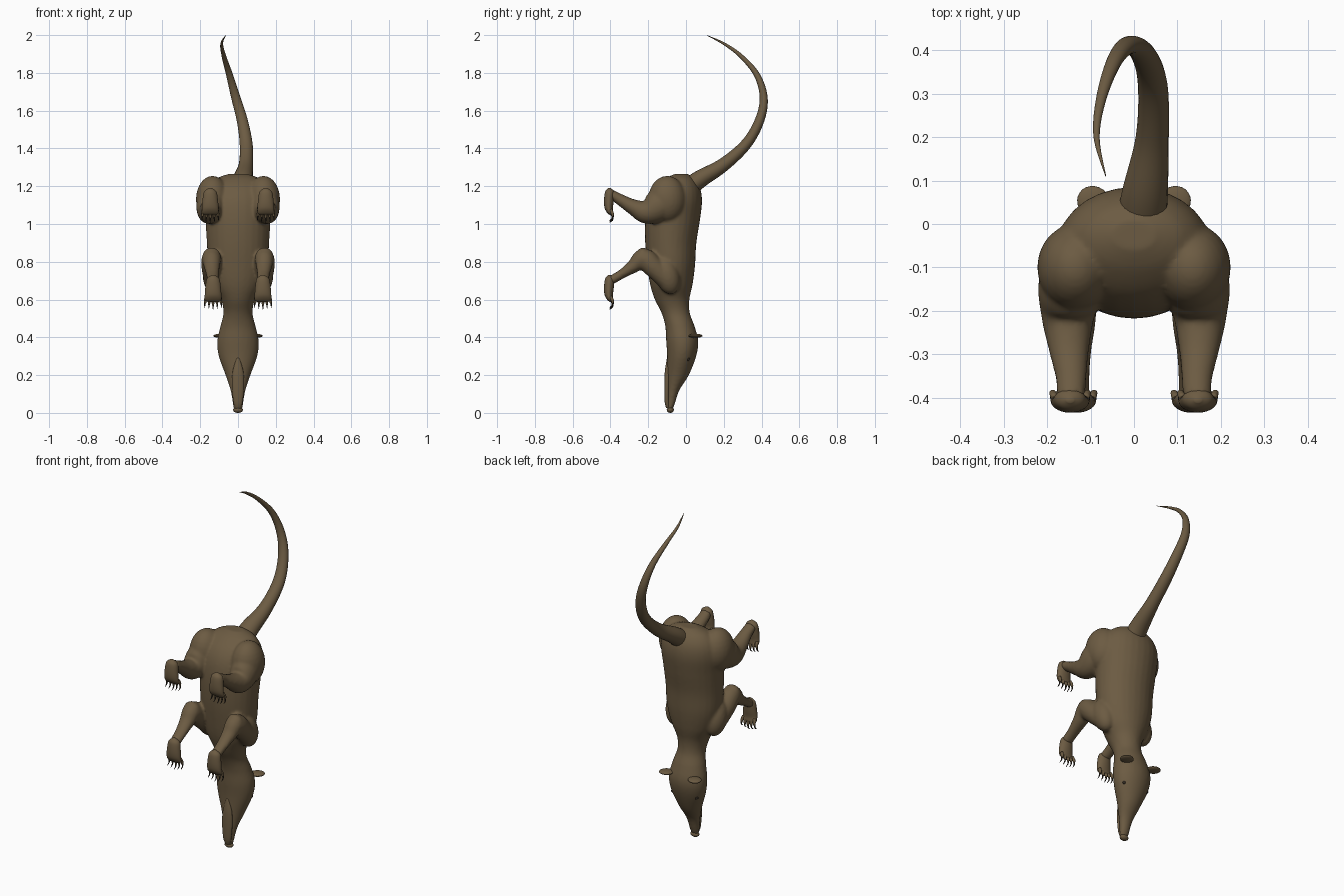
import bpy, bmesh, math
from mathutils import Vector

cube = bpy.data.objects.get("Cube")
if cube:
    bpy.data.objects.remove(cube, do_unlink=True)


def make_material(name, colour):
    m = bpy.data.materials.new(name)
    m.use_nodes = True
    m.diffuse_color = colour
    m.node_tree.nodes["Principled BSDF"].inputs["Base Color"].default_value = colour
    return m


FUR = make_material("brown fur", (0.15, 0.105, 0.055, 1))
CLAW = make_material("dark claw", (0.03, 0.022, 0.015, 1))


def spline(keys, steps):
    """Catmull-Rom interpolation of equal-length tuples."""
    pts = [keys[0]] + list(keys) + [keys[-1]]
    out = []
    for i in range(1, len(pts) - 2):
        a, b, c, d = pts[i - 1:i + 3]
        for s in range(steps):
            t = s / steps
            out.append([0.5 * (2 * q + (r - p) * t + (2 * p - 5 * q + 4 * r - u) * t * t
                               + (3 * q - p - 3 * r + u) * t ** 3)
                        for p, q, r, u in zip(a, b, c, d)])
    return out + [list(keys[-1])]


def loft(name, keys, steps=6, sides=28, material=FUR, flat=False):
    """Skin oval rings (x, y, z, half width, half depth) along a path."""
    rings = spline(keys, steps)
    bm = bmesh.new()
    loops = []
    for i, ring in enumerate(rings):
        centre = Vector(ring[:3])
        ahead, behind = rings[min(i + 1, len(rings) - 1)], rings[max(i - 1, 0)]
        along = (Vector(ahead[:3]) - Vector(behind[:3])).normalized()
        if flat:
            along = Vector((0, 0, 1))
        depth = along.cross(Vector((1, 0, 0))).normalized()
        side = depth.cross(along)
        angles = [2 * math.pi * k / sides for k in range(sides)]
        loops.append([bm.verts.new(centre + side * math.cos(a) * max(ring[3], 0.001)
                                   + depth * math.sin(a) * max(ring[4], 0.001)) for a in angles])
    for low, high in zip(loops, loops[1:]):
        for k in range(sides):
            n = (k + 1) % sides
            bm.faces.new((low[k], low[n], high[n], high[k]))
    bm.faces.new(loops[0][::-1])
    bm.faces.new(loops[-1])
    bmesh.ops.recalc_face_normals(bm, faces=bm.faces)
    return finish(name, bm, material)


def blob(name, centre, radii, material=FUR, tilt=0):
    bm = bmesh.new()
    bmesh.ops.create_uvsphere(bm, u_segments=24, v_segments=14, radius=1)
    ob = finish(name, bm, material)
    ob.location, ob.scale, ob.rotation_euler.x = centre, radii, tilt
    return ob


def finish(name, bm, material):
    mesh = bpy.data.meshes.new(name)
    bm.to_mesh(mesh)
    bm.free()
    mesh.materials.append(material)
    mesh.shade_smooth()
    ob = bpy.data.objects.new(name, mesh)
    bpy.context.collection.objects.link(ob)
    return ob


# Head, neck and trunk: z, belly y, back y, half width
profile = [(0.015, -0.1, -0.072, 0.022), (0.05, -0.102, -0.058, 0.028),
           (0.12, -0.1, -0.035, 0.04), (0.2, -0.1, 0.015, 0.066),
           (0.3, -0.1, 0.054, 0.102), (0.38, -0.105, 0.065, 0.11),
           (0.46, -0.11, 0.045, 0.093), (0.53, -0.13, 0.02, 0.077),
           (0.6, -0.165, 0.018, 0.09), (0.68, -0.19, 0.035, 0.13),
           (0.78, -0.205, 0.048, 0.157), (0.9, -0.216, 0.055, 0.165),
           (1.02, -0.216, 0.074, 0.172), (1.12, -0.2, 0.085, 0.178),
           (1.19, -0.165, 0.075, 0.16), (1.24, -0.11, 0.045, 0.115),
           (1.265, -0.06, 0.01, 0.05)]
trunk = loft("body", [(0, (f + b) / 2, z, w, (b - f) / 2) for z, f, b, w in profile], flat=True)
parts = [trunk]

for label, s in (("left", 1), ("right", -1)):
    # Haunch, thigh and shank
    parts.append(blob(label + "_haunch", (s * 0.135, -0.1, 1.13), (0.088, 0.1, 0.125)))
    parts.append(loft(label + "_hind_leg", [
        (s * 0.13, -0.07, 1.16, 0.06, 0.06), (s * 0.145, -0.14, 1.1, 0.075, 0.085),
        (s * 0.152, -0.21, 1.065, 0.062, 0.065), (s * 0.15, -0.28, 1.09, 0.048, 0.042),
        (s * 0.145, -0.35, 1.13, 0.036, 0.03), (s * 0.145, -0.4, 1.16, 0.032, 0.025)]))
    # Shoulder, elbow and forearm
    parts.append(blob(label + "_shoulder", (s * 0.125, -0.1, 0.73), (0.062, 0.065, 0.105), tilt=0.3))
    parts.append(loft(label + "_foreleg", [
        (s * 0.13, -0.1, 0.7, 0.05, 0.05), (s * 0.14, -0.17, 0.77, 0.053, 0.055),
        (s * 0.14, -0.225, 0.815, 0.052, 0.055), (s * 0.138, -0.28, 0.775, 0.042, 0.036),
        (s * 0.135, -0.34, 0.735, 0.034, 0.025), (s * 0.133, -0.4, 0.7, 0.031, 0.024)]))
    parts.append(blob(label + "_elbow", (s * 0.14, -0.228, 0.835), (0.047, 0.035, 0.04)))

# Fuse the trunk and limbs into one soft skin
bpy.ops.object.select_all(action="DESELECT")
for p in parts:
    p.select_set(True)
bpy.context.view_layer.objects.active = trunk
bpy.ops.object.join()
remesh = trunk.modifiers.new("fuse", "REMESH")
remesh.mode, remesh.voxel_size, remesh.use_smooth_shade = "VOXEL", 0.008, True
soften = trunk.modifiers.new("soften", "SMOOTH")
soften.factor, soften.iterations = 0.5, 6

# Tail sweeping back and over
loft("tail", [(0.015, -0.01, 1.17, 0.058, 0.055), (0.025, 0.07, 1.235, 0.053, 0.047),
              (0.042, 0.2, 1.315, 0.038, 0.036), (0.043, 0.32, 1.425, 0.034, 0.029),
              (0.022, 0.39, 1.55, 0.029, 0.025), (-0.012, 0.411, 1.67, 0.024, 0.021),
              (-0.045, 0.375, 1.79, 0.018, 0.016), (-0.075, 0.29, 1.89, 0.012, 0.011),
              (-0.086, 0.2, 1.955, 0.007, 0.007), (-0.065, 0.11, 1.999, 0.001, 0.001)],
     steps=8, sides=20)

# Lower jaw and nose
loft("lower_jaw", [(0, -0.093, 0.025, 0.016, 0.012), (0, -0.1, 0.06, 0.025, 0.013),
                   (0, -0.1, 0.14, 0.032, 0.015), (0, -0.098, 0.22, 0.028, 0.014),
                   (0, -0.095, 0.29, 0.008, 0.006)], flat=True)
blob("nose", (0, -0.083, 0.016), (0.026, 0.019, 0.016))

for label, s in (("left", 1), ("right", -1)):
    # Ears and eyes
    ear = blob(label + "_ear", (s * 0.092, 0.05, 0.408), (0.04, 0.036, 0.011), tilt=0.0)
    ear.rotation_euler.z = s * 0.6
    blob(label + "_eye", (s * 0.077, 0.012, 0.285), (0.01, 0.009, 0.011), CLAW)
    # Feet with five curved claws each
    for kind, x, top in (("hind", 0.147, 1.19), ("front", 0.132, 0.73)):
        x *= s
        loft(f"{label}_{kind}_foot", [
            (x, -0.405, top, 0.008, 0.006), (x, -0.404, top - 0.02, 0.033, 0.024),
            (x, -0.408, top - 0.065, 0.041, 0.026), (x, -0.409, top - 0.105, 0.044, 0.022),
            (x, -0.402, top - 0.13, 0.044, 0.016), (x, -0.398, top - 0.142, 0.03, 0.006)], flat=True)
        for toe in range(-2, 3):
            tx, drop = x + toe * 0.018, 0.01 * abs(toe) / 2
            z = top - 0.125 + drop
            loft(f"{label}_{kind}_toe", [
                (tx, -0.4, z, 0.009, 0.01), (tx + toe * 0.002, -0.389, z - 0.02, 0.008, 0.008),
                (tx + toe * 0.003, -0.39, z - 0.034, 0.005, 0.005)], steps=3, sides=10)
            loft(f"{label}_{kind}_claw", [
                (tx + toe * 0.003, -0.389, z - 0.03, 0.005, 0.005),
                (tx + toe * 0.004, -0.391, z - 0.046, 0.003, 0.004),
                (tx + toe * 0.004, -0.406, z - 0.058, 0.001, 0.001)],
                steps=3, sides=8, material=CLAW)
